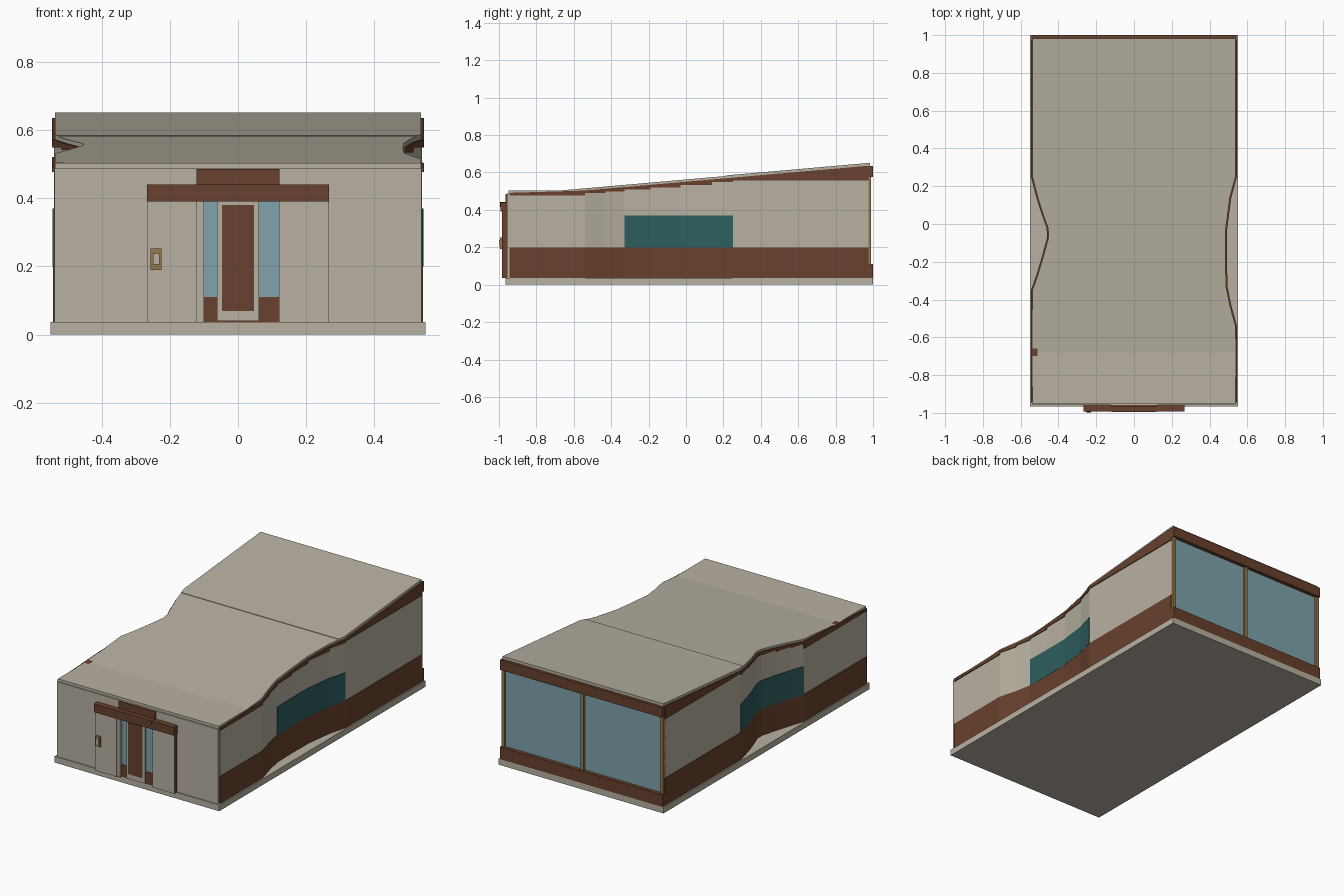
import bpy, bmesh

cube = bpy.data.objects.get("Cube")
if cube:
    bpy.data.objects.remove(cube, do_unlink=True)


def material(name, rgb):
    m = bpy.data.materials.new(name)
    m.use_nodes = True
    m.diffuse_color = (*rgb, 1)
    m.node_tree.nodes["Principled BSDF"].inputs["Base Color"].default_value = (*rgb, 1)
    return m


beige = material("warm beige", (0.48, 0.44, 0.36))
brown = material("dark brown", (0.14, 0.052, 0.026))
teal = material("dark teal glass", (0.027, 0.112, 0.112))
blue = material("pale blue glass", (0.21, 0.37, 0.41))
gold = material("bronze frame", (0.30, 0.19, 0.07))


def finish(name, bm, *mats):
    bmesh.ops.recalc_face_normals(bm, faces=bm.faces)
    mesh = bpy.data.meshes.new(name)
    bm.to_mesh(mesh)
    bm.free()
    for m in mats:
        mesh.materials.append(m)
    obj = bpy.data.objects.new(name, mesh)
    bpy.context.collection.objects.link(obj)
    return obj


def loft(bm, sections):
    """Closed solid through a list of four-point sections."""
    rings = [[bm.verts.new(p) for p in s] for s in sections]
    for a, b in zip(rings, rings[1:]):
        for i in range(4):
            j = (i + 1) % 4
            bm.faces.new((a[i], a[j], b[j], b[i]))
    bm.faces.new(rings[0])
    bm.faces.new(rings[-1])


def box(name, x0, x1, y0, y1, z0, z1, mat):
    bm = bmesh.new()
    loft(bm, [[(x0, y, z0), (x1, y, z0), (x1, y, z1), (x0, y, z1)] for y in (y0, y1)])
    return finish(name, bm, mat)


# Plan of each side wall as (y, distance from the centre line)
FRONT, BACK = -0.945, 0.975
PLAN = {
    1: [(FRONT, 0.54), (-0.54, 0.54), (-0.43, 0.51), (-0.33, 0.49), (-0.19, 0.487),
        (-0.03, 0.488), (0.14, 0.51), (0.25, 0.54), (BACK, 0.54)],
    -1: [(FRONT, 0.54), (-0.35, 0.54), (-0.27, 0.512), (-0.17, 0.482), (-0.07, 0.455),
         (-0.02, 0.458), (0.06, 0.487), (0.14, 0.512), (0.25, 0.54), (BACK, 0.54)],
}


def half_width(side, y):
    pts = PLAN[side]
    for (ya, xa), (yb, xb) in zip(pts, pts[1:]):
        if y <= yb:
            return xa + (xb - xa) * max(0, y - ya) / (yb - ya)
    return pts[-1][1]


def roof_z(y):
    return 0.503 + max(0, y + 0.68) * 0.0875


def strip(name, side, pts, out, bottom, top, mat):
    """Wall band along the plan; bottom and top take (segment start, y)."""
    bm = bmesh.new()
    for (ya, xa), (yb, xb) in zip(pts, pts[1:]):
        loft(bm, [[(side * (x + out), y, bottom(ya, y)), (side * (x + out), y, top(ya, y)),
                   (side * (x - 0.03), y, top(ya, y)), (side * (x - 0.03), y, bottom(ya, y))]
                  for y, x in ((ya, xa), (yb, xb))])
    return finish(name, bm, mat)


# Floor slab
box("floor_slab", -0.55, 0.55, -0.965, 1.0, 0, 0.037, beige)


# Side walls: plinth, stepped panels, sloping fascia, curved window
def step(ya, y):
    return roof_z(ya) - 0.026


def level(z):
    return lambda ya, y: z


for side, label in ((1, "left"), (-1, "right")):
    pts = PLAN[side]
    strip(label + "_plinth", side, pts, 0.003, level(0.03), level(0.2), brown)
    strip(label + "_wall", side, pts, 0, level(0.2), step, beige)
    strip(label + "_fascia", side, pts, 0.005, step, lambda ya, y: roof_z(y) - 0.012, brown)
    window = [p for p in pts if -0.36 < p[0] < 0.26]
    strip(label + "_window", side, window, 0.004, level(0.2), level(0.37), teal)


# Roof in two sheets, the rear one slightly raised
def roof(name, y0, y1, lift):
    ys = {y0, y1, -0.68} | {p[0] for s in PLAN for p in PLAN[s]}
    bm = bmesh.new()
    sections = []
    for y in sorted(v for v in ys if y0 <= v <= y1):
        left, right = half_width(1, y) - 0.003, 0.003 - half_width(-1, y)
        top = roof_z(y) + lift
        sections.append([(left, y, top - 0.016 - lift), (left, y, top),
                         (right, y, top), (right, y, top - 0.016 - lift)])
    loft(bm, sections)
    finish(name, bm, beige)


roof("front_roof", -0.95, 0.21, 0)
roof("rear_roof", 0.21, 0.983, 0.003)

# Front wall
box("front_wall", -0.538, 0.538, -0.958, -0.92, 0.035, 0.487, beige)

# Entrance: side panels with brown edges, lintel and upper board
for side, label in ((1, "left"), (-1, "right")):
    x0, x1 = sorted((side * 0.12, side * 0.265))
    panel = box(label + "_entrance_panel", x0, x1, -0.985, -0.955, 0.036, 0.40, beige)
    panel.data.materials.append(brown)
    for f in panel.data.polygons:
        if f.normal.x * side > 0.9:
            f.material_index = 1
box("entrance_lintel", -0.267, 0.267, -0.992, -0.955, 0.39, 0.44, brown)
box("lintel_opening_infill", -0.12, 0.12, -0.994, -0.955, 0.415, 0.441, brown)
box("upper_board", -0.122, 0.122, -0.966, -0.95, 0.44, 0.486, brown)

# Door and sidelights
box("sidelight_glass", -0.1, 0.12, -0.964, -0.955, 0.11, 0.415, blue)
box("sidelight_base", -0.1, 0.12, -0.967, -0.955, 0.036, 0.11, brown)
box("door_post", -0.12, -0.1, -0.98, -0.955, 0.036, 0.415, beige)
box("door_frame", -0.061, 0.061, -0.976, -0.955, 0.04, 0.415, beige)
box("door_panel", -0.047, 0.047, -0.98, -0.97, 0.07, 0.38, brown)

# Wall plaque
box("plaque_frame", -0.256, -0.224, -0.995, -0.98, 0.19, 0.252, gold)
box("plaque_face", -0.25, -0.23, -1.0, -0.99, 0.205, 0.238, beige)

# Rear glazing
box("rear_glass", -0.535, 0.535, 0.96, 0.978, 0.1, 0.59, blue)
box("rear_sill", -0.542, 0.542, 0.955, 1.0, 0.036, 0.11, brown)
box("rear_header", -0.542, 0.542, 0.955, 1.0, 0.575, 0.635, brown)
for x, label in ((-0.53, "right"), (0, "middle"), (0.53, "left")):
    box(label + "_rear_mullion", x - 0.01, x + 0.01, 0.965, 0.99, 0.1, 0.58, gold)
